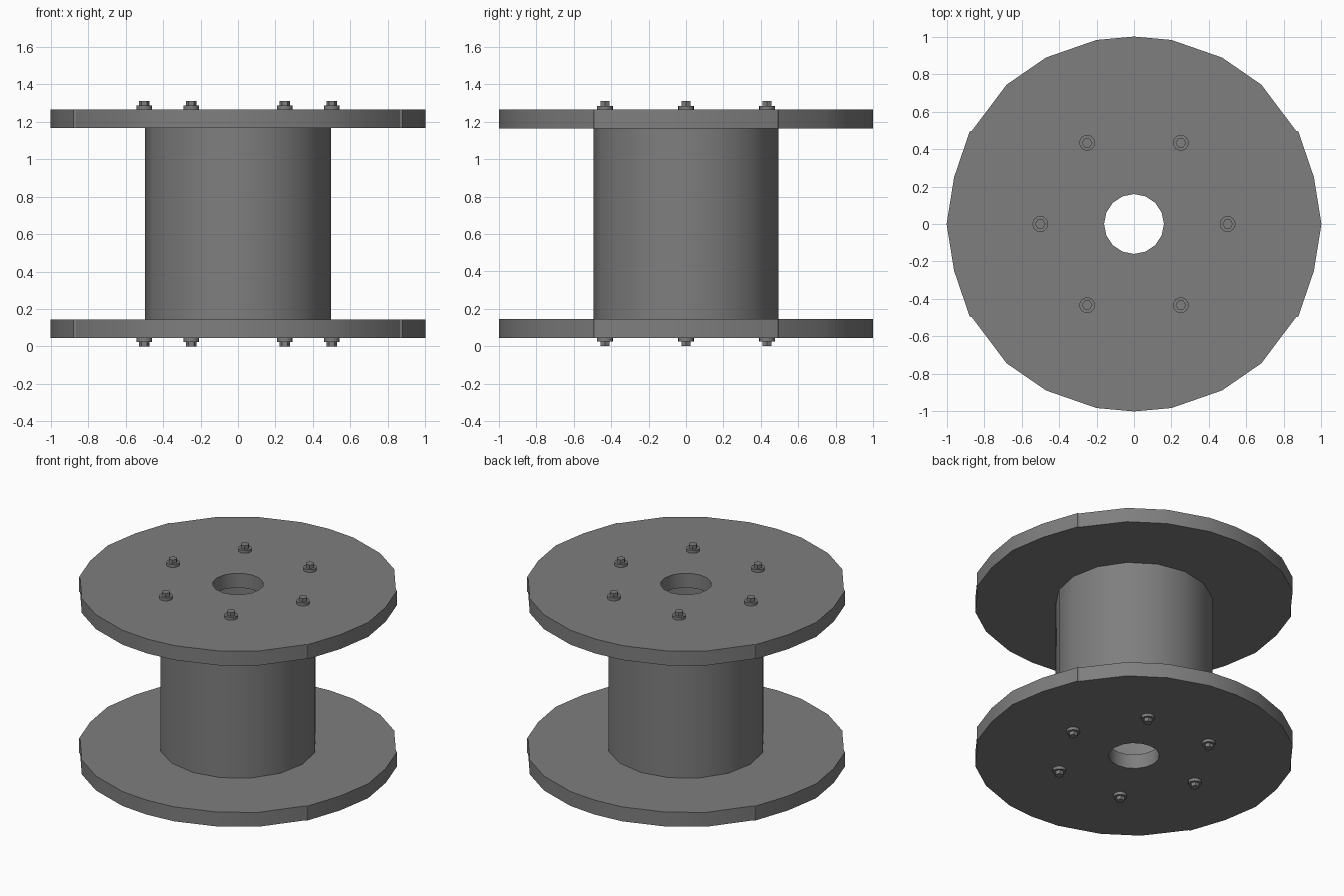
import bpy, bmesh, math
from mathutils import Vector

if "Cube" in bpy.data.objects:
    bpy.data.objects.remove(bpy.data.objects["Cube"], do_unlink=True)

grey = bpy.data.materials.new("mid grey")
grey.use_nodes = True
grey.diffuse_color = (0.21, 0.21, 0.21, 1)
grey.node_tree.nodes["Principled BSDF"].inputs["Base Color"].default_value = (0.21, 0.21, 0.21, 1)


def ring(radius, sides):
    return [(radius * math.cos(2 * math.pi * i / sides),
             radius * math.sin(2 * math.pi * i / sides)) for i in range(sides)]


def plate(name, loops, z, height):
    """Extrude an outline, with an optional hole, up from z."""
    bm = bmesh.new()
    edges = []
    for loop in loops:
        verts = [bm.verts.new((x, y, z)) for x, y in loop]
        edges += [bm.edges.new((verts[i - 1], v)) for i, v in enumerate(verts)]
    bmesh.ops.triangle_fill(bm, edges=edges, use_beauty=True, use_dissolve=False)
    top = bmesh.ops.extrude_face_region(bm, geom=bm.faces[:])["geom"]
    bmesh.ops.translate(bm, vec=Vector((0, 0, height)),
                        verts=[g for g in top if isinstance(g, bmesh.types.BMVert)])
    bmesh.ops.recalc_face_normals(bm, faces=bm.faces[:])
    mesh = bpy.data.meshes.new(name)
    bm.to_mesh(mesh)
    bm.free()
    mesh.materials.append(grey)
    obj = bpy.data.objects.new(name, mesh)
    bpy.context.collection.objects.link(obj)
    bpy.ops.object.select_all(action='DESELECT')
    obj.select_set(True)
    bpy.context.view_layer.objects.active = obj
    bpy.ops.object.shade_smooth_by_angle(angle=math.radians(30))
    return obj


# Flange outline: one quarter, mirrored, with a small step beside the middle board
quarter = [(0.96, 0.25), (0.877, 0.493), (0.865, 0.497),
           (0.68, 0.743), (0.47, 0.888), (0.2, 0.982)]
half = [(1, 0)] + quarter + [(0, 1)] + [(-x, y) for x, y in reversed(quarter)]
outline = half + [(-x, -y) for x, y in half]

hole = ring(0.16, 16)
plate("lower_flange", [outline, hole], 0.045, 0.1)
plate("upper_flange", [outline, hole], 1.165, 0.1)

# Hollow drum between the flanges
plate("drum", [ring(0.495, 16), ring(0.45, 16)], 0.145, 1.02)

# Six bolts on each flange: a round washer under a hexagonal head
for i, (cx, cy) in enumerate(ring(0.5, 6)):
    for side, washer_z, head_z in (("upper", 1.265, 1.285), ("lower", 0.025, 0.0)):
        washer = plate(f"{side}_washer_{i + 1}", [ring(0.042, 16)], washer_z, 0.02)
        head = plate(f"{side}_bolt_head_{i + 1}", [ring(0.028, 6)], head_z, 0.025)
        for part in (washer, head):
            part.location = (cx, cy, 0)
